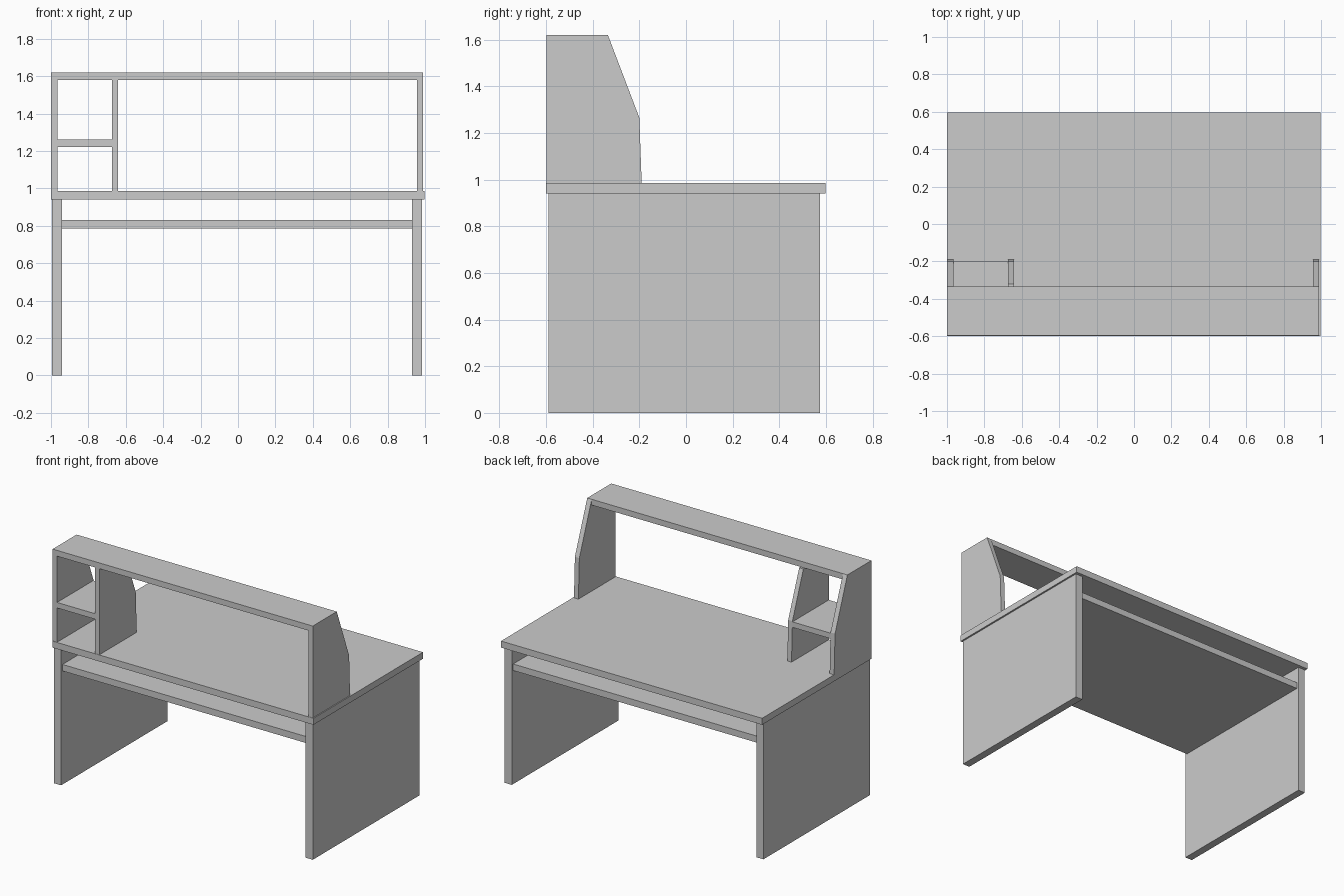
import bpy

if "Cube" in bpy.data.objects:
    bpy.data.objects.remove(bpy.data.objects["Cube"])


def prism(name, x0, x1, profile):
    """Extrude a (y, z) outline, listed counter-clockwise seen from +x, from x0 to x1."""
    n = len(profile)
    verts = [(x, y, z) for x in (x0, x1) for y, z in profile]
    faces = [tuple(reversed(range(n))), tuple(range(n, 2 * n))]
    faces += [(i, (i + 1) % n, (i + 1) % n + n, i + n) for i in range(n)]
    mesh = bpy.data.meshes.new(name)
    mesh.from_pydata(verts, [], faces)
    obj = bpy.data.objects.new(name, mesh)
    bpy.context.collection.objects.link(obj)
    return obj


def board(name, x, y, z):
    """Rectangular board given its (min, max) range on each axis."""
    return prism(name, x[0], x[1],
                 [(y[0], z[0]), (y[1], z[0]), (y[1], z[1]), (y[0], z[1])])


# Desk: worktop, two panel legs and the shelf below the top
board("desktop", (-1.0, 0.997), (-0.6, 0.597), (0.94, 0.985))
board("left_leg", (-0.995, -0.94), (-0.59, 0.575), (0, 0.94))
board("right_leg", (0.93, 0.985), (-0.59, 0.575), (0, 0.94))
board("under_shelf", (-0.94, 0.93), (-0.575, 0.56), (0.785, 0.83))

# Hutch: sloped side panels and a divider that stops below the top board
BASE, TOP, UNDER = 0.985, 1.62, 1.58
side = [(-0.597, BASE), (-0.19, BASE), (-0.2, 1.265), (-0.335, TOP), (-0.597, TOP)]
divider = side[:3] + [(-0.32, UNDER), (-0.597, UNDER)]
prism("hutch_left_side", -1.0, -0.966, side)
prism("hutch_right_side", 0.956, 0.99, side)
prism("hutch_divider", -0.674, -0.642, divider)

# Hutch boards: long top and small cubby shelf
board("hutch_top", (-0.966, 0.956), (-0.597, -0.335), (UNDER, TOP))
board("cubby_shelf", (-0.966, -0.674), (-0.597, -0.2), (1.222, 1.26))
